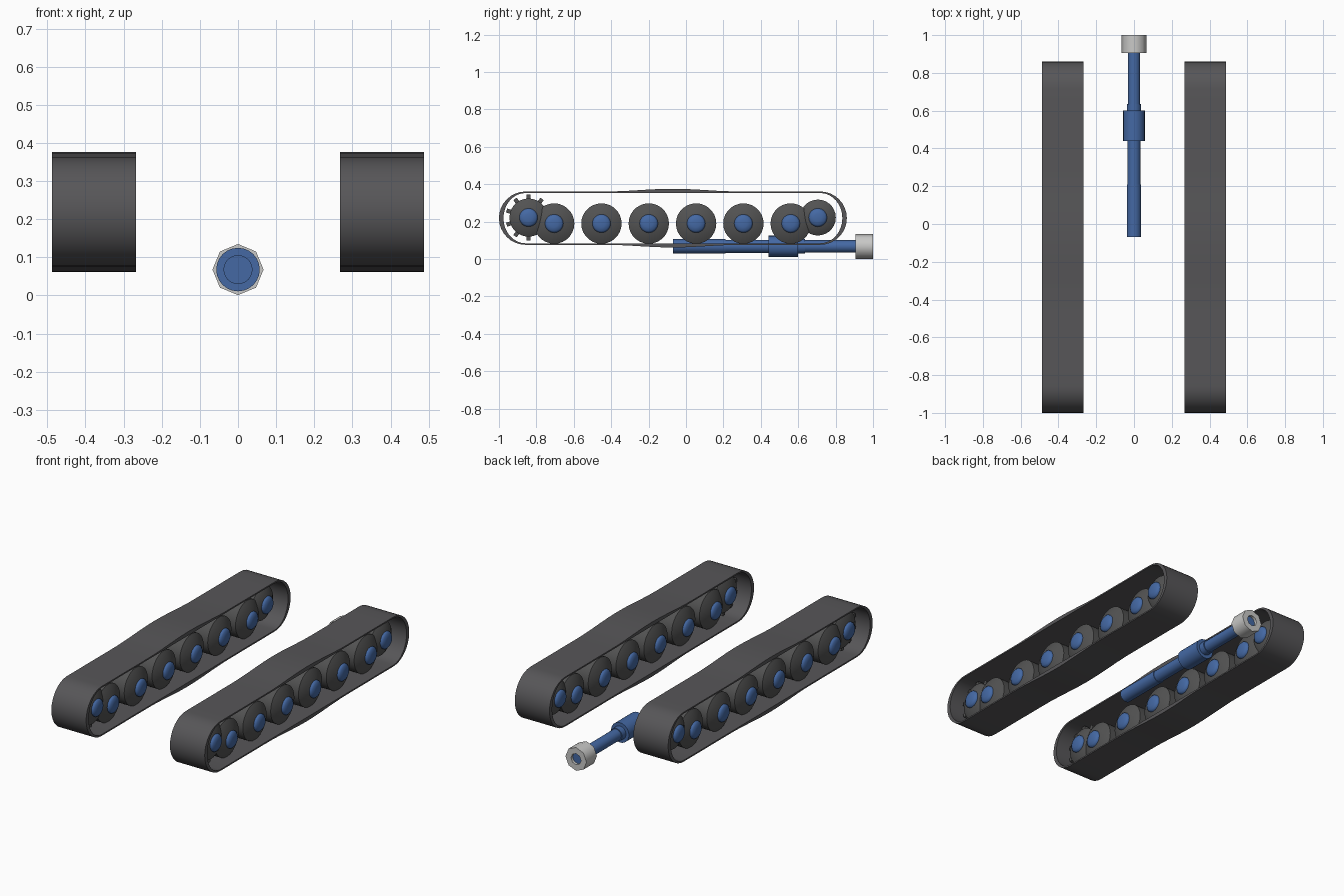
import bpy, bmesh, math
from mathutils import Vector

if "Cube" in bpy.data.objects:
    bpy.data.objects.remove(bpy.data.objects["Cube"])


def material(name, rgb):
    m = bpy.data.materials.new(name)
    m.diffuse_color = (*rgb, 1)
    m.use_nodes = True
    m.node_tree.nodes["Principled BSDF"].inputs["Base Color"].default_value = m.diffuse_color
    return m


TRACK = material("track grey", (0.095, 0.093, 0.098))
WHEEL = material("wheel grey", (0.085, 0.085, 0.085))
BLUE = material("steel blue", (0.058, 0.14, 0.37))
LIGHT = material("light grey", (0.58, 0.58, 0.57))


def finish(name, bm, mat, angle=50):
    bmesh.ops.remove_doubles(bm, verts=bm.verts, dist=1e-5)
    bmesh.ops.recalc_face_normals(bm, faces=bm.faces)
    me = bpy.data.meshes.new(name)
    bm.to_mesh(me)
    bm.free()
    me.materials.append(mat)
    me.shade_smooth()
    me.set_sharp_from_angle(angle=math.radians(angle))
    ob = bpy.data.objects.new(name, me)
    bpy.context.collection.objects.link(ob)
    return ob


def lathe(name, profile, centre, axis, mat, sides=28, closed=False):
    """Spin (radius, distance along axis) points around the x or y axis."""
    bm = bmesh.new()
    c = Vector(centre)
    rings = []
    for r, d in profile:
        ring = []
        for i in range(sides):
            a = math.tau * i / sides
            u, v = r * math.cos(a), r * math.sin(a)
            ring.append(bm.verts.new(c + Vector((d, u, v) if axis == "x" else (u, d, v))))
        rings.append(ring)
    pairs = list(zip(rings, rings[1:]))
    if closed:
        pairs.append((rings[-1], rings[0]))
    else:
        bm.faces.new(rings[0])
        bm.faces.new(rings[-1])
    for a, b in pairs:
        for i in range(sides):
            j = (i + 1) % sides
            bm.faces.new((a[i], a[j], b[j], b[i]))
    return finish(name, bm, mat)


# Track outline: two rounded ends joined by runs that swell mid-length
Y0, Y1, ZC, R = -0.8575, 0.7175, 0.2188, 0.1425
ARC, RUN = 16, 20


def swell(y):
    t = abs(y + 0.07) / 0.36
    return 0.0145 * (0.5 + 0.5 * math.cos(math.pi * t)) if t < 1 else 0


def track_loop(ry, rz, bulge):
    pts = []
    for i in range(ARC + 1):                      # front end, top to bottom
        a = math.pi / 2 + math.pi * i / ARC
        pts.append((Y0 + ry * math.cos(a), ZC + rz * math.sin(a)))
    for i in range(1, RUN):                       # lower run
        y = Y0 + (Y1 - Y0) * i / RUN
        pts.append((y, ZC - rz - bulge * swell(y)))
    for i in range(ARC + 1):                      # rear end, bottom to top
        a = -math.pi / 2 + math.pi * i / ARC
        pts.append((Y1 + ry * math.cos(a), ZC + rz * math.sin(a)))
    for i in range(1, RUN):                       # upper run
        y = Y1 + (Y0 - Y1) * i / RUN
        pts.append((y, ZC + rz + bulge * swell(y)))
    return pts


def track(name, xa, xb):
    bm = bmesh.new()
    outer = track_loop(R, R, 1)
    inner = track_loop(R - 0.024, R - 0.008, 0)
    loops = [[bm.verts.new((x, y, z)) for y, z in pts]
             for x, pts in ((xa, outer), (xb, outer), (xb, inner), (xa, inner))]
    n = len(outer)
    for k in range(4):
        a, b = loops[k], loops[(k + 1) % 4]
        for i in range(n):
            j = (i + 1) % n
            bm.faces.new((a[i], a[j], b[j], b[i]))
    return finish(name, bm, TRACK)


def mirrored(half):
    return [(r, -d) for r, d in reversed(half)] + half


def wheel(name, x, y, z, r, w):
    """Dished wheel with a domed hub showing on both sides."""
    lathe(name, mirrored([(r, w), (0.055, w + 0.028)]), (x, y, z), "x", WHEEL)
    lathe(name + "_hub", mirrored([(0.05, w + 0.02), (0.049, w + 0.034), (0.04, w + 0.042),
                                   (0.02, w + 0.047)]), (x, y, z), "x", BLUE, 16)


def sprocket_teeth(name, x, y, z):
    bm = bmesh.new()
    for k in range(10):
        a = math.tau * k / 10 + math.pi / 2
        cy, cz = math.cos(a), math.sin(a)
        verts = bmesh.ops.create_cube(bm, size=1)["verts"]
        for v in verts:
            s, t = 0.108 + v.co.y * 0.03, v.co.z * 0.022
            v.co = (x + v.co.x * 0.06, y + s * cy - t * cz, z + s * cz + t * cy)
    finish(name, bm, WHEEL, 30)


# Running gear on both sides
for side, s in (("left", -1), ("right", 1)):
    x = s * 0.3775
    track(side + "_track", x - 0.1105, x + 0.1105)
    wheel(side + "_drive_sprocket", x, -0.842, 0.222, 0.102, 0.04)
    sprocket_teeth(side + "_sprocket_teeth", x, -0.842, 0.222)
    wheel(side + "_idler_wheel", x, 0.705, 0.222, 0.096, 0.04)
    for i in range(6):
        wheel(f"{side}_road_wheel_{i + 1}", x, -0.705 + 0.253 * i, 0.19, 0.108, 0.045)

# Gun barrel with thicker root and mid sleeve
C = (0, 0, 0.068)
lathe("gun_barrel", [(0.038, -0.07), (0.038, 0.21), (0.035, 0.21), (0.035, 0.44),
                     (0.057, 0.44), (0.057, 0.60), (0.038, 0.60), (0.038, 0.635),
                     (0.033, 0.635), (0.033, 0.985)], C, "y", BLUE, 24)
# Octagonal muzzle ring around the barrel end
lathe("muzzle_brake", [(0.032, 0.905), (0.067, 0.905), (0.067, 1.0), (0.032, 1.0)],
      C, "y", LIGHT, 8, closed=True)
